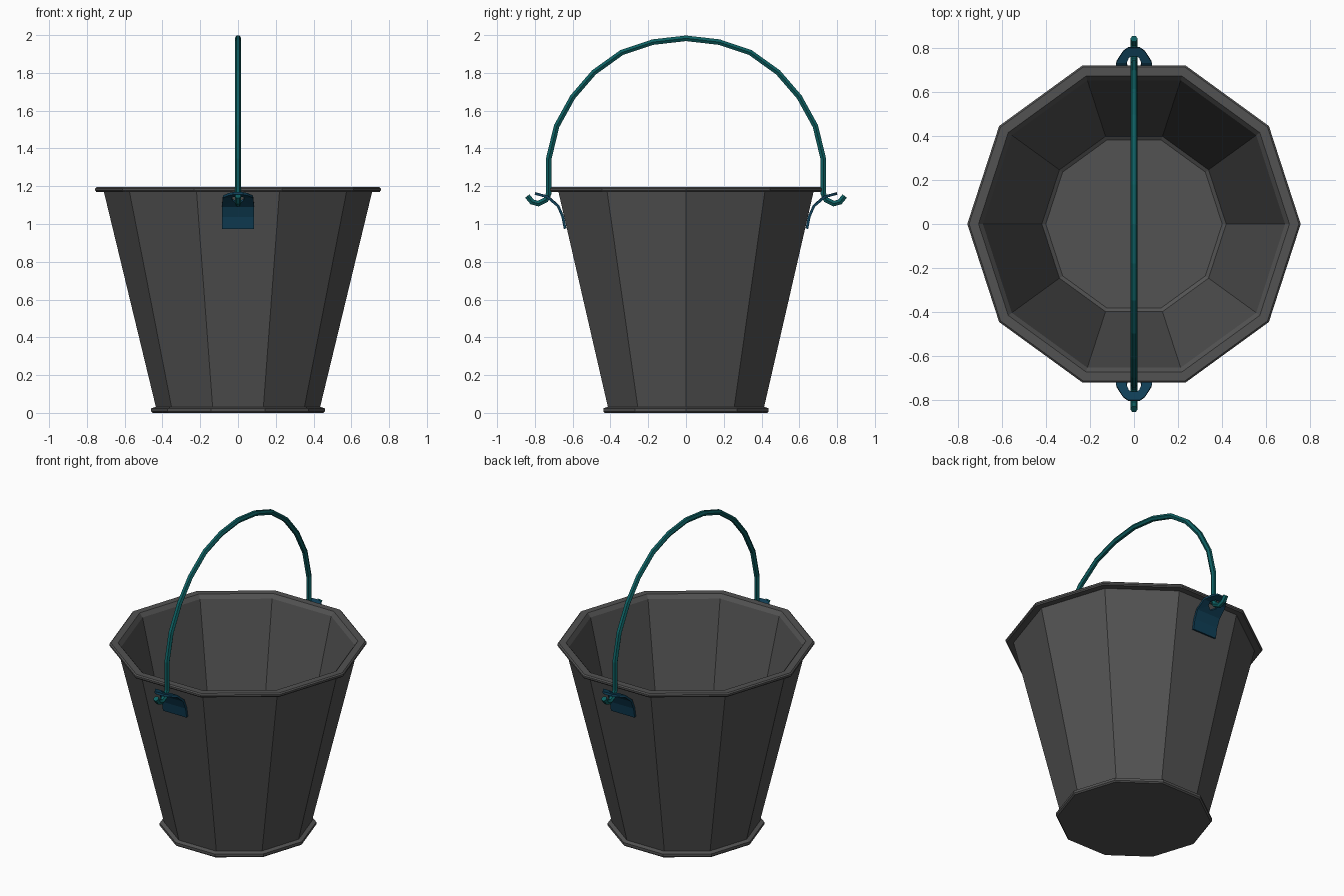
import bpy, bmesh, math
from mathutils import Vector

if "Cube" in bpy.data.objects:
    bpy.data.objects.remove(bpy.data.objects["Cube"])


def material(name, rgb):
    m = bpy.data.materials.new(name)
    m.diffuse_color = (*rgb, 1)
    m.use_nodes = True
    m.node_tree.nodes["Principled BSDF"].inputs["Base Color"].default_value = m.diffuse_color
    return m


GREY = material("dark grey metal", (0.085, 0.085, 0.085))
TEAL = material("teal wire", (0.004, 0.115, 0.12))
NAVY = material("navy plate", (0.005, 0.05, 0.095))


def finish(bm, name, mat):
    bmesh.ops.recalc_face_normals(bm, faces=bm.faces)
    me = bpy.data.meshes.new(name)
    bm.to_mesh(me)
    bm.free()
    me.materials.append(mat)
    ob = bpy.data.objects.new(name, me)
    bpy.context.collection.objects.link(ob)
    return ob


def skin(bm, rings):
    """Bridge closed rings of points and cap both ends."""
    vs = [[bm.verts.new(p) for p in r] for r in rings]
    n = len(vs[0])
    for a, b in zip(vs, vs[1:]):
        for i in range(n):
            j = (i + 1) % n
            bm.faces.new((a[i], a[j], b[j], b[i]))
    bm.faces.new(vs[0])
    bm.faces.new(vs[-1])


# Bucket: ten-sided lathe, from the underside up over the rim to the inner floor
profile = [(0.452, 0), (0.46, 0.008), (0.46, 0.024), (0.435, 0.032),
           (0.71, 1.17), (0.75, 1.17), (0.756, 1.177), (0.756, 1.188),
           (0.748, 1.195), (0.705, 1.195), (0.685, 1.17),
           (0.418, 0.045), (0.40, 0.033)]
bm = bmesh.new()
skin(bm, [[(r * math.cos(math.tau * i / 10), r * math.sin(math.tau * i / 10), z)
           for i in range(10)] for r, z in profile])
finish(bm, "bucket_body", GREY)

# Handle: six-sided wire along a mirrored arch with hooked ends
half = [(0.175, 1.963), (0.34, 1.908), (0.487, 1.803), (0.60, 1.672),
        (0.685, 1.518), (0.727, 1.344), (0.727, 1.16), (0.742, 1.128),
        (0.782, 1.108), (0.815, 1.117), (0.84, 1.148)]
path = [(-y, z) for y, z in reversed(half)] + [(0, 1.983)] + half
path = [Vector((0, y, z)) for y, z in path]
X = Vector((1, 0, 0))
R = 0.017
rings = []
for i, p in enumerate(path):
    d_in = (p - path[max(i - 1, 0)]).normalized()
    d_out = (path[min(i + 1, len(path) - 1)] - p).normalized()
    side = X.cross((d_in + d_out).normalized())
    rings.append([p + R * (math.cos(k * math.tau / 6) * X + math.sin(k * math.tau / 6) * side)
                  for k in range(6)])
bm = bmesh.new()
skin(bm, rings)
finish(bm, "handle", TEAL)

# Ears: curved plates ending in a pierced rounded tip
bend = [(0.64, 0.975), (0.653, 1.04), (0.677, 1.095), (0.73, 1.143), (0.80, 1.162)]


def bend_z(y):
    for (y0, z0), (y1, z1) in zip(bend, bend[1:]):
        if y <= y1 + 1e-6:
            return z0 + (z1 - z0) * (y - y0) / (y1 - y0)
    return bend[-1][1]


tip = [(0.08, 0.735), (0.05, 0.783), (0.027, 0.80)]
outline = tip + [(-x, y) for x, y in reversed(tip)]
for name, s in (("front_ear", -1), ("back_ear", 1)):
    bm = bmesh.new()

    def vert(x, y):
        return bm.verts.new((x, s * y, bend_z(y)))

    rows = [[vert(x, y) for x in (-0.085, 0, 0.085)] for y, z in bend[:3]]
    for a, b in zip(rows, rows[1:]):
        for i in range(2):
            bm.faces.new((a[i], a[i + 1], b[i + 1], b[i]))
    outer = rows[-1] + [vert(x, y) for x, y in outline]
    inner = []
    for v in outer:
        d = Vector((v.co.x, s * v.co.y - 0.73)).normalized() * 0.034
        inner.append(vert(d.x, 0.73 + d.y))
    for i in range(len(outer)):
        j = (i + 1) % len(outer)
        bm.faces.new((outer[i], outer[j], inner[j], inner[i]))
    ear = finish(bm, name, NAVY)
    mod = ear.modifiers.new("thickness", "SOLIDIFY")
    mod.thickness = 0.014
    mod.offset = 0
